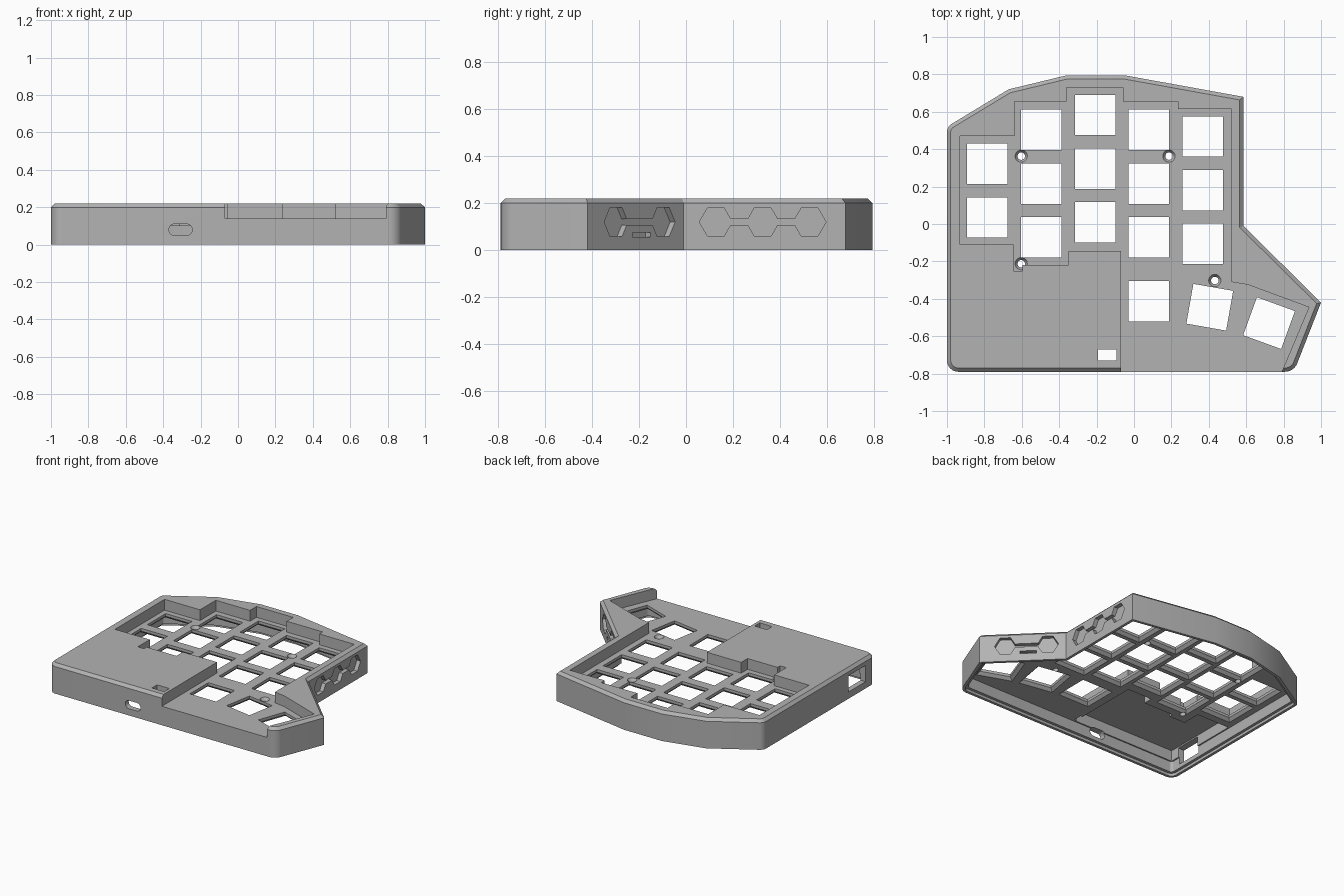
import bpy, bmesh, math
from mathutils import Vector, Matrix

cube = bpy.data.objects.get("Cube")
if cube:
    bpy.data.objects.remove(cube)

TOP, FLOOR, CEILING = 0.22, 0.14, 0.10

grey = bpy.data.materials.new("case grey")
grey.use_nodes = True
grey.diffuse_color = (0.45, 0.45, 0.45, 1)
grey.node_tree.nodes["Principled BSDF"].inputs["Base Color"].default_value = grey.diffuse_color


def rounded(corners):
    """Turn (x, y, radius) corners into a closed outline."""
    pts = []
    n = len(corners)
    for i, (x, y, r) in enumerate(corners):
        p = Vector((x, y))
        if r == 0:
            pts.append(p)
            continue
        a = (Vector(corners[i - 1][:2]) - p).normalized()
        b = (Vector(corners[(i + 1) % n][:2]) - p).normalized()
        half = a.angle(b) / 2
        start, end = p + a * r / math.tan(half), p + b * r / math.tan(half)
        centre = p + (a + b).normalized() * r / math.sin(half)
        for k in range(7):
            v = (start - centre).lerp(end - centre, k / 6).normalized()
            pts.append(centre + v * r)
    return pts


def inset(pts, d):
    """Mitred inward offset of a counter-clockwise outline."""
    out = []
    for i, p in enumerate(pts):
        a = (p - pts[i - 1]).normalized()
        b = (pts[(i + 1) % len(pts)] - p).normalized()
        na, nb = Vector((-a.y, a.x)), Vector((-b.y, b.x))
        out.append(p + (na + nb) * d / (1 + na.dot(nb)))
    return out


def loft(name, layers, matrix=Matrix()):
    """Solid through a stack of (outline, z) layers."""
    bm = bmesh.new()
    rings = [[bm.verts.new((p[0], p[1], z)) for p in pts] for pts, z in layers]
    bm.faces.new(rings[0])
    bm.faces.new(rings[-1])
    for lo, hi in zip(rings, rings[1:]):
        for i in range(len(lo)):
            bm.faces.new((lo[i - 1], lo[i], hi[i], hi[i - 1]))
    bmesh.ops.recalc_face_normals(bm, faces=bm.faces)
    bm.transform(matrix)
    mesh = bpy.data.meshes.new(name)
    bm.to_mesh(mesh)
    bm.free()
    mesh.materials.append(grey)
    obj = bpy.data.objects.new(name, mesh)
    bpy.context.collection.objects.link(obj)
    return obj


def cut(layers, matrix=Matrix()):
    """Subtract a lofted solid from the case."""
    tool = loft("cutter", layers, matrix)
    tool.hide_render = True
    mod = case.modifiers.new("cut", "BOOLEAN")
    mod.operation, mod.solver, mod.object = "DIFFERENCE", "EXACT", tool
    graph = bpy.context.evaluated_depsgraph_get()
    mesh = bpy.data.meshes.new_from_object(case.evaluated_get(graph))
    case.modifiers.clear()
    case.data = mesh
    bpy.data.objects.remove(tool)


def rect(w, h):
    return [(-w / 2, -h / 2), (w / 2, -h / 2), (w / 2, h / 2), (-w / 2, h / 2)]


def ring(r, n):
    return [(r * math.cos(math.tau * i / n), r * math.sin(math.tau * i / n)) for i in range(n)]


def wall_frame(x, y, z, angle):
    """Local x along the wall, local y up, local z out of the wall."""
    out = Vector((math.cos(angle), math.sin(angle), 0))
    up = Vector((0, 0, 1))
    rot = Matrix((up.cross(out), up, out)).transposed().to_4x4()
    return Matrix.Translation((x, y, z)) @ rot


# Outer shell with a chamfered top edge
outline = rounded([(-1, -0.79, 0.06), (0.855, -0.79, 0.07), (1.0, -0.42, 0),
                   (0.585, -0.01, 0), (0.585, 0.68, 0), (-0.05, 0.795, 0),
                   (-0.36, 0.795, 0), (-0.67, 0.72, 0), (-1, 0.52, 0.05)])
case = loft("keyboard_case", [(outline, 0), (outline, 0.2), (inset(outline, 0.02), TOP)])

# Hollow underside, lip for a base plate, and the deeper controller bay
cut([(inset(outline, 0.04), -0.05), (inset(outline, 0.04), CEILING)])
cut([(inset(outline, 0.02), -0.05), (inset(outline, 0.02), 0.02)])
bay = [(-0.95, -0.74), (-0.11, -0.74), (-0.11, -0.19), (-0.31, -0.19), (-0.31, -0.26),
       (-0.555, -0.26), (-0.555, -0.29), (-0.685, -0.29), (-0.685, -0.15), (-0.95, -0.15)]
cut([(bay, 0.05), (bay, 0.18)])

# Stepped key well, open at the front
well = [(-0.07, -0.9), (0.744, -0.9), (0.935, -0.445), (0.61, -0.325), (0.52, -0.31),
        (0.52, 0.615), (0.235, 0.615), (0.235, 0.655), (-0.06, 0.655), (-0.06, 0.73),
        (-0.36, 0.73), (-0.36, 0.655), (-0.64, 0.655), (-0.64, 0.47), (-0.93, 0.47),
        (-0.93, -0.11), (-0.645, -0.11), (-0.645, -0.25), (-0.595, -0.25),
        (-0.595, -0.22), (-0.35, -0.22), (-0.35, -0.145), (-0.07, -0.145)]
cut([(well, FLOOR), (well, 0.4)])

# Bevel on the bay lid beside the well
bevel = [(-0.01, -0.01), (0.03, -0.05), (0.03, 0.03), (-0.01, 0.03)]
cut([(bevel, -0.1), (bevel, 0.645)],
    Matrix.Translation((-0.08, -0.79, TOP)) @ Matrix(((1, 0, 0, 0), (0, 0, 1, 0), (0, 1, 0, 0), (0, 0, 0, 1))))

# Switch openings, flared on the underside
keys = [(0.405, -0.445, -10), (0.722, -0.53, -20), (0.078, -0.413, 0)]
for x, top_y, count in [(-0.785, 0.322, 2), (-0.495, 0.503, 3), (-0.208, 0.583, 3),
                        (0.078, 0.503, 3), (0.368, 0.468, 3)]:
    keys += [(x, top_y - 0.287 * i, 0) for i in range(count)]
for x, y, deg in keys:
    place = Matrix.Translation((x, y, 0)) @ Matrix.Rotation(math.radians(deg), 4, "Z")
    cut([(rect(0.255, 0.255), 0.09), (rect(0.255, 0.255), CEILING),
         (rect(0.216, 0.216), 0.12), (rect(0.216, 0.216), 0.17)], place)

# Countersunk screw holes
for x, y in [(-0.603, 0.363), (0.187, 0.363), (-0.603, -0.212), (0.432, -0.302)]:
    cut([(ring(0.02, 20), 0.05), (ring(0.02, 20), 0.12), (ring(0.033, 20), FLOOR),
         (ring(0.033, 20), 0.15)], Matrix.Translation((x, y, 0)))

# Reset window in the bay lid, and switch window in the left wall
cut([(rect(0.1, 0.06), 0.1), (rect(0.1, 0.06), 0.3)], Matrix.Translation((-0.143, -0.7, 0)))
cut([(rect(0.2, 0.12), -0.08), (rect(0.2, 0.12), 0.1)], wall_frame(-1, -0.57, 0.11, math.pi))

# Rounded cable port in the front wall
port = rounded([(x, y, 0.0295) for x, y in rect(0.125, 0.06)])
cut([(port, -0.1), (port, 0.1)], wall_frame(-0.307, -0.79, 0.08, -math.pi / 2))


# Engraved hexagon chains on the two right-hand walls
def engrave(shape, frame):
    cut([(shape, -0.03), (shape, 0.05)], frame)


slant = math.atan2(0.415, 0.41)
for y in (0.127, 0.327, 0.527):
    engrave(ring(0.07, 6), wall_frame(0.585, y, 0.119, 0))
for y in (0.227, 0.427):
    engrave(rect(0.09, 0.025), wall_frame(0.585, y, 0.119, 0))
for y in (-0.298, -0.097):
    engrave(ring(0.072, 6), wall_frame(0.575 - y * 1.012, y, 0.119, slant))
engrave(rect(0.17, 0.025), wall_frame(0.775, -0.198, 0.119, slant))
engrave(rect(0.11, 0.02), wall_frame(0.767, -0.19, 0.065, slant))

# Smooth the rounded corners, keep every real edge sharp
bpy.ops.object.select_all(action="DESELECT")
case.select_set(True)
bpy.context.view_layer.objects.active = case
bpy.ops.object.shade_smooth_by_angle(angle=math.radians(20))
